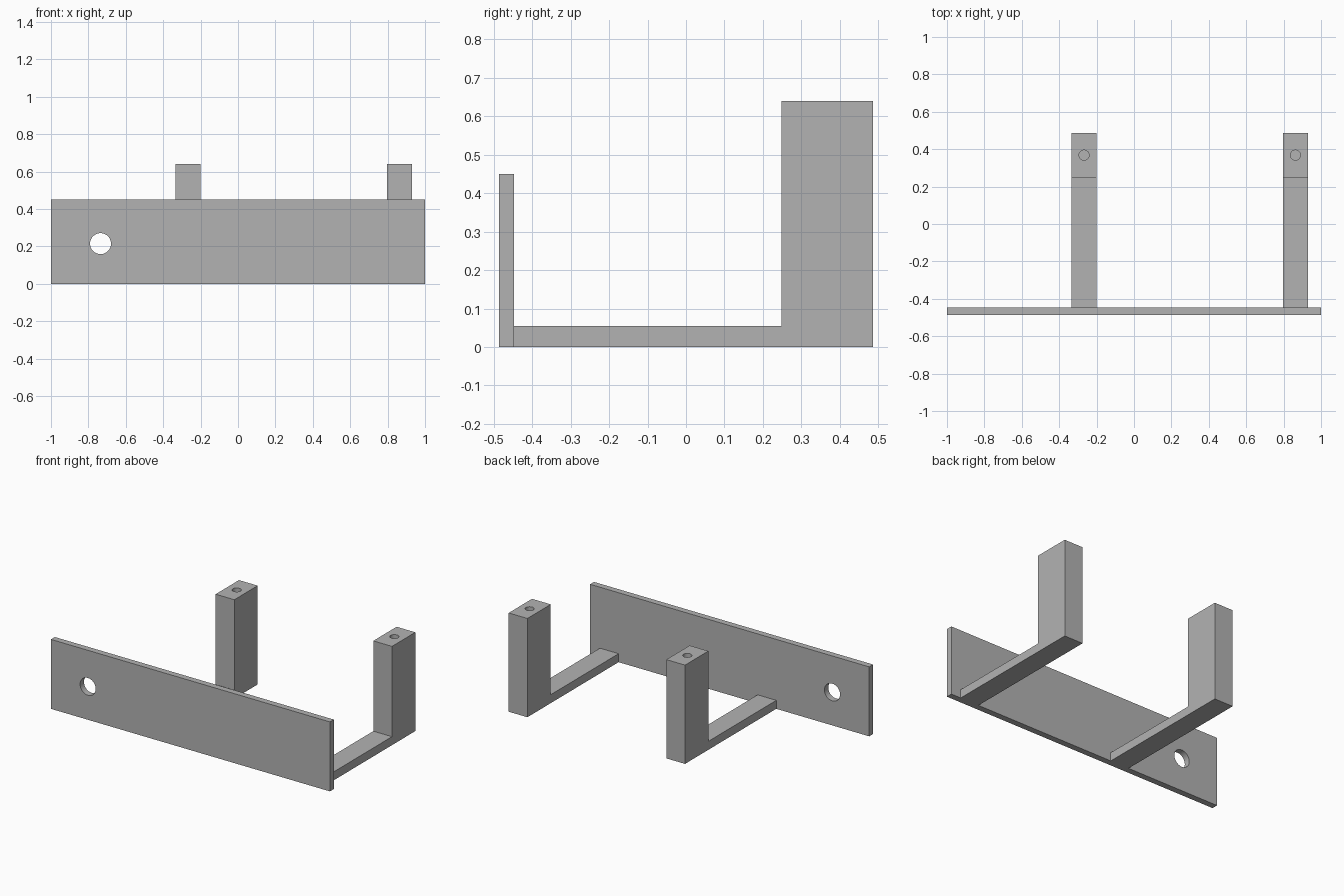
import bpy
import bmesh
from math import pi
from mathutils import Matrix, Vector

cube = bpy.data.objects.get("Cube")
if cube:
    bpy.data.objects.remove(cube, do_unlink=True)

GREY = (0.45, 0.45, 0.45, 1.0)
grey = bpy.data.materials.new("plain_grey")
grey.use_nodes = True
grey.diffuse_color = GREY
grey.node_tree.nodes["Principled BSDF"].inputs["Base Color"].default_value = GREY


def add_object(name, bm):
    bmesh.ops.recalc_face_normals(bm, faces=bm.faces)
    mesh = bpy.data.meshes.new(name)
    bm.to_mesh(mesh)
    bm.free()
    mesh.materials.append(grey)
    obj = bpy.data.objects.new(name, mesh)
    bpy.context.collection.objects.link(obj)
    return obj


def extrude_profile(name, profile, x0, x1):
    """Extrude a (y, z) outline along x."""
    bm = bmesh.new()
    face = bm.faces.new([bm.verts.new((x0, y, z)) for y, z in profile])
    result = bmesh.ops.extrude_face_region(bm, geom=[face])
    verts = [v for v in result["geom"] if isinstance(v, bmesh.types.BMVert)]
    bmesh.ops.translate(bm, verts=verts, vec=(x1 - x0, 0, 0))
    return add_object(name, bm)


def drill(obj, center, radius, depth, axis):
    """Cut a round hole of the given depth centred on a point."""
    bm = bmesh.new()
    turn = Matrix.Rotation(pi / 2, 4, "X") if axis == "Y" else Matrix()
    bmesh.ops.create_cone(bm, cap_ends=True, segments=48, radius1=radius,
                          radius2=radius, depth=depth,
                          matrix=Matrix.Translation(Vector(center)) @ turn)
    cutter = add_object("hole_cutter", bm)
    cutter.hide_render = True
    mod = obj.modifiers.new("hole", "BOOLEAN")
    mod.operation = "DIFFERENCE"
    mod.solver = "EXACT"
    mod.object = cutter
    bpy.context.view_layer.objects.active = obj
    bpy.ops.object.modifier_apply(modifier=mod.name)
    bpy.data.objects.remove(cutter, do_unlink=True)


def smooth_holes(obj):
    bpy.ops.object.select_all(action="DESELECT")
    obj.select_set(True)
    bpy.context.view_layer.objects.active = obj
    bpy.ops.object.shade_smooth_by_angle(angle=pi / 6)


FRONT, PLATE_BACK, POST_FRONT, BACK = -0.487, -0.447, 0.248, 0.487
PLATE_TOP, ARM_TOP, POST_TOP = 0.45, 0.055, 0.64

# Front plate with one through hole
plate = extrude_profile("front_plate", [(FRONT, 0), (PLATE_BACK, 0),
                        (PLATE_BACK, PLATE_TOP), (FRONT, PLATE_TOP)], -1, 1)
drill(plate, (-0.735, FRONT, 0.215), 0.056, 0.2, "Y")
smooth_holes(plate)

# Two L-shaped brackets: flat arm and upright post with a blind screw hole
outline = [(PLATE_BACK, 0), (BACK, 0), (BACK, POST_TOP),
           (POST_FRONT, POST_TOP), (POST_FRONT, ARM_TOP), (PLATE_BACK, ARM_TOP)]
for name, x in (("right_bracket", -0.267), ("left_bracket", 0.863)):
    bracket = extrude_profile(name, outline, x - 0.067, x + 0.067)
    drill(bracket, (x, 0.368, POST_TOP), 0.027, 0.5, "Z")
    smooth_holes(bracket)
